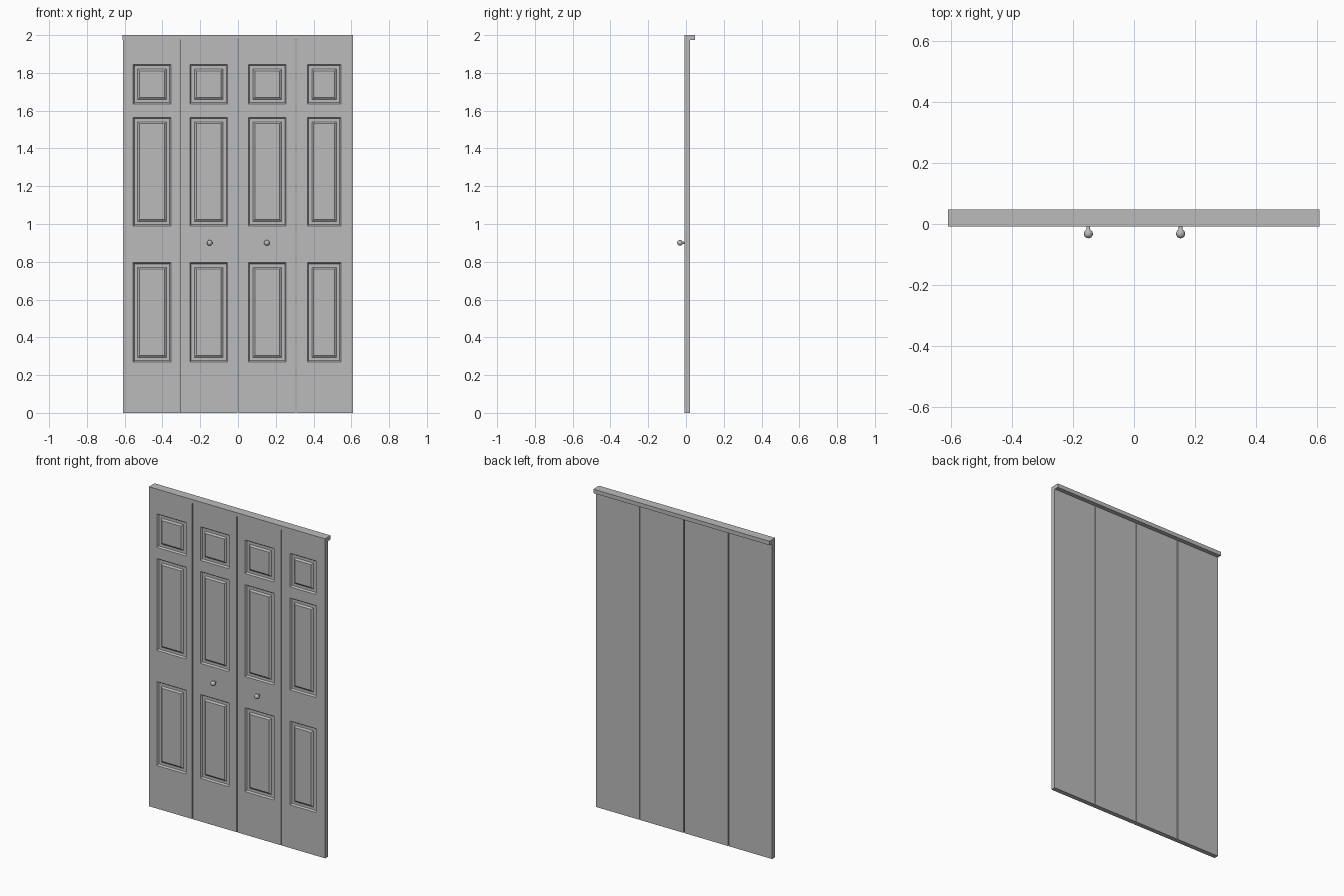
import bpy, bmesh, math

cube = bpy.data.objects.get("Cube")
if cube:
    bpy.data.objects.remove(cube, do_unlink=True)

grey = bpy.data.materials.new("plain grey")
grey.use_nodes = True
colour = (0.5, 0.5, 0.5, 1)
grey.diffuse_color = colour
grey.node_tree.nodes["Principled BSDF"].inputs["Base Color"].default_value = colour

FRONT, BACK, TOP = -0.009, 0.02, 1.975


def finish(name, bm, smooth=False):
    bmesh.ops.remove_doubles(bm, verts=bm.verts, dist=1e-5)
    bmesh.ops.recalc_face_normals(bm, faces=bm.faces)
    mesh = bpy.data.meshes.new(name)
    bm.to_mesh(mesh)
    bm.free()
    mesh.materials.append(grey)
    obj = bpy.data.objects.new(name, mesh)
    bpy.context.collection.objects.link(obj)
    for poly in mesh.polygons:
        poly.use_smooth = smooth
    return obj


def box(name, x0, x1, y0, y1, z0, z1):
    bm = bmesh.new()
    bmesh.ops.create_cube(bm, size=1)
    for v in bm.verts:
        v.co = ((x0 + x1) / 2 + v.co.x * (x1 - x0),
                (y0 + y1) / 2 + v.co.y * (y1 - y0),
                (z0 + z1) / 2 + v.co.z * (z1 - z0))
    return finish(name, bm)


# Moulding steps: inset from panel edge, depth behind the door face
MOULDING = [(0, 0), (0.007, 0.010), (0.024, 0.010), (0.034, 0.002)]
PANEL_ROWS = [(0.27, 0.795), (0.99, 1.565), (1.635, 1.845)]


def door_leaf(name, x0, x1, p0, p1):
    """Solid leaf whose front is a grid, with moulded panels sunk in it."""
    bm = bmesh.new()
    xs = [x0, p0, p1, x1]
    zs = [0] + [z for row in PANEL_ROWS for z in row] + [TOP]

    def quad(a, b, c, d):
        bm.faces.new([bm.verts.new(p) for p in (a, b, c, d)])

    def ring(xa, xb, za, zb, inset, depth):
        y = FRONT + depth
        return [(xa + inset, y, za + inset), (xb - inset, y, za + inset),
                (xb - inset, y, zb - inset), (xa + inset, y, zb - inset)]

    for i in range(3):
        for j in range(len(zs) - 1):
            cell = (xs[i], xs[i + 1], zs[j], zs[j + 1])
            if i == 1 and j % 2 == 1:
                rings = [ring(*cell, *step) for step in MOULDING]
                for outer, inner in zip(rings, rings[1:]):
                    for k in range(4):
                        n = (k + 1) % 4
                        quad(outer[k], outer[n], inner[n], inner[k])
                quad(*rings[-1])
            else:
                quad(*ring(*cell, 0, 0))
    # Close the sides and back
    bmesh.ops.remove_doubles(bm, verts=bm.verts, dist=1e-5)
    rim = [e for e in bm.edges if e.is_boundary]
    grown = bmesh.ops.extrude_edge_only(bm, edges=rim)["geom"]
    for v in grown:
        if isinstance(v, bmesh.types.BMVert):
            v.co.y = BACK
    bmesh.ops.contextual_create(
        bm, geom=[e for e in grown if isinstance(e, bmesh.types.BMEdge)])
    return finish(name, bm)


# Four folding leaves, with thin gaps between
door_leaf("right_outer_door", -0.61, -0.311, -0.555, -0.355)
door_leaf("right_inner_door", -0.306, -0.003, -0.255, -0.055)
door_leaf("left_inner_door", 0.003, 0.304, 0.055, 0.255)
door_leaf("left_outer_door", 0.309, 0.61, 0.367, 0.545)

# Head rail
box("top_rail", -0.611, 0.609, FRONT, 0.047, TOP, 2)

# Round knobs turned around the y axis
KNOB_R, KNOB_Y = 0.015, -0.032
profile = [(0.006, FRONT + 0.002)]
for k in range(9):
    a = math.radians(24 + k * 19.5)
    profile.append((KNOB_R * math.sin(a), KNOB_Y + KNOB_R * math.cos(a)))
for name, x in (("right_knob", -0.15), ("left_knob", 0.153)):
    bm = bmesh.new()
    vs = [bm.verts.new((x + r, y, 0.9)) for r, y in profile]
    es = [bm.edges.new(pair) for pair in zip(vs, vs[1:])]
    bmesh.ops.spin(bm, geom=vs + es, cent=(x, 0, 0.9), axis=(0, 1, 0),
                   angle=math.tau, steps=20)
    finish(name, bm, smooth=True)
